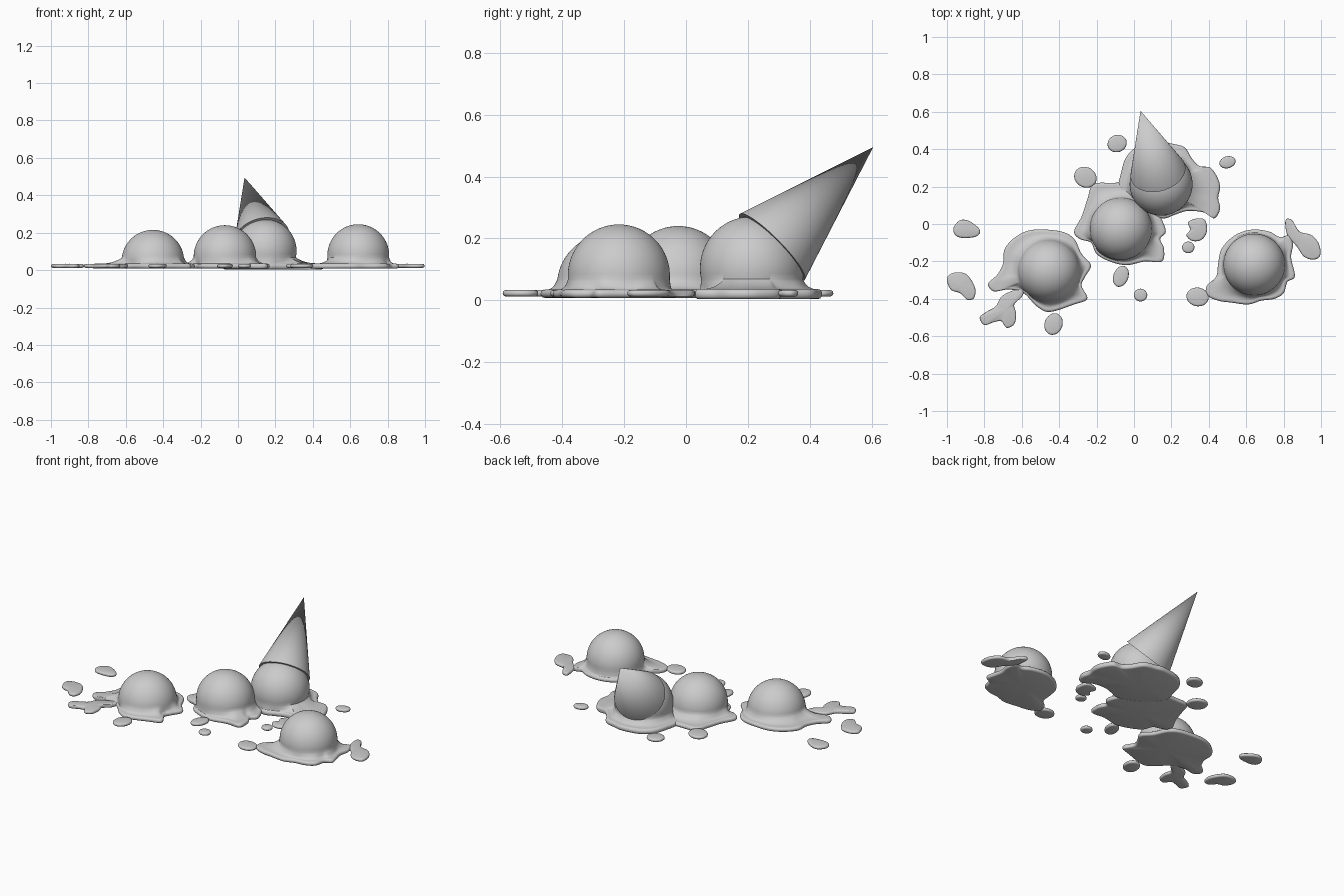
import bpy, math
from mathutils import Vector

if "Cube" in bpy.data.objects:
    bpy.data.objects.remove(bpy.data.objects["Cube"])


def make(name, verts, faces):
    me = bpy.data.meshes.new(name)
    me.from_pydata(verts, [], faces)
    me.update()
    ob = bpy.data.objects.new(name, me)
    bpy.context.collection.objects.link(ob)
    bpy.ops.object.select_all(action='DESELECT')
    ob.select_set(True)
    bpy.context.view_layer.objects.active = ob
    bpy.ops.object.shade_smooth_by_angle(angle=math.radians(50))
    return ob


def smooth_loop(flat, steps=6):
    """Closed Catmull-Rom through x, y pairs given in hundredths of a unit."""
    pts = [Vector((flat[i], flat[i + 1])) / 100 for i in range(0, len(flat), 2)]
    if sum(a.x * b.y - b.x * a.y for a, b in zip(pts, pts[1:] + pts[:1])) < 0:
        pts.reverse()
    n, out = len(pts), []
    for i in range(n):
        a, b, c, d = (pts[(i + k) % n] for k in (-1, 0, 1, 2))
        for s in range(steps):
            t = s / steps
            out.append(0.5 * (2 * b + (c - a) * t + (2 * a - 5 * b + 4 * c - d) * t * t
                              + (3 * b - a - 3 * c + d) * t ** 3))
    return out


def loft(name, rings, low, high):
    """Skin stacked rings, closing both ends onto centre points."""
    n = len(rings[0])
    verts = [low] + [p for r in rings for p in r] + [high]
    last = len(verts) - 1
    faces = []
    for i in range(n):
        j = (i + 1) % n
        faces.append((0, 1 + j, 1 + i))
        for k in range(len(rings) - 1):
            a, b = 1 + k * n, 1 + (k + 1) * n
            faces.append((a + i, a + j, b + j, b + i))
        top = 1 + (len(rings) - 1) * n
        faces.append((top + i, top + j, last))
    return make(name, verts, faces)


def edge_rings(loop, c, z0, z1, lip):
    """Rounded rim of a puddle from its underside to its upper side."""
    h, rings = (z1 - z0) / 2, []
    for k in range(7):
        a = -math.pi / 2 + math.pi * k / 6
        inset = lip * (1 - math.cos(a))
        rings.append([(*(p - (p - c).normalized() * inset), z0 + h + h * math.sin(a))
                      for p in loop])
    return rings


def scoop(name, cx, cy, cz, r, outline, z0=0.008, z1=0.034):
    c, loop = Vector((cx, cy)), smooth_loop(outline)
    rings = edge_rings(loop, c, z0, z1, 0.013)
    rim = [Vector(p[:2]) for p in rings[-1]]
    lat0 = math.asin((0.068 - cz) / r)
    foot = r * math.cos(lat0)
    # melted skirt
    for f in (0.85, 0.7, 0.55, 0.4, 0.28, 0.17, 0.08):
        z = z1 + (0.068 - z1) * (1 - f) ** 3
        rings.append([(*(c + (p - c).normalized() * (foot + f * ((p - c).length - foot))), z)
                      for p in rim])
    # ball
    for k in range(16):
        lat = lat0 + (math.pi / 2 - lat0) * k / 16
        rings.append([(*(c + (p - c).normalized() * r * math.cos(lat)), cz + r * math.sin(lat))
                      for p in rim])
    loft(name, rings, (cx, cy, z0), (cx, cy, cz + r))


def drop(name, outline, z0=0.012, z1=0.033, centre=None):
    loop = smooth_loop(outline)
    c = Vector(centre) if centre else sum(loop, Vector((0, 0))) / len(loop)
    rings = edge_rings(loop, c, z0, z1, 0.011)
    loft(name, rings, (*c, z0), (*c, z1 + 0.001))


def oval(x, y, a, b, turn):
    t, out = math.radians(turn), []
    for k in range(8):
        u, v = a * math.cos(k * math.pi / 4), b * math.sin(k * math.pi / 4)
        out += [x + u * math.cos(t) - v * math.sin(t), y + u * math.sin(t) + v * math.cos(t)]
    return out


# Melting scoops
scoop("left_scoop", -0.455, -0.25, 0.048, 0.167,
      [-53, -3, -39, -4, -32, -8, -28, -16, -23, -22, -26, -28, -28, -33, -25, -40, -32, -43,
       -45, -47, -52, -44, -59, -37, -67, -35, -75, -36, -78, -32, -73, -27, -70, -21,
       -69, -13, -62, -6])
scoop("middle_scoop", -0.07, -0.025, 0.073, 0.167,
      [-22, 21, -25, 13, -28, 4, -32, -4, -29, -8, -23, -10, -20, -16, -13, -20, -4, -22,
       6, -20, 15, -20, 16, -13, 14, -8, 17, -4, 14, 4, 8, 13, 0, 21, -13, 22])
scoop("cone_scoop", 0.145, 0.213, 0.103, 0.168,
      [-8, 19, -7, 27, -4, 36, 3, 42, 14, 44, 20, 43, 27, 41, 31, 35, 35, 31, 41, 30, 45, 24,
       46, 19, 45, 14, 46, 8, 43, 3, 38, 6, 29, 7, 22, 5, 16, 3, 8, 5, -2, 11], 0.004, 0.036)
scoop("right_scoop", 0.643, -0.217, 0.08, 0.165,
      [63, -3, 72, -4, 78, -7, 83, -6, 85, -11, 84, -18, 86, -28, 82, -31, 80, -37, 75, -40,
       68, -41, 61, -43, 52, -42, 45, -41, 39, -38, 39, -33, 44, -28, 45, -21, 47, -13, 54, -6])

# Upturned cone with a narrow rim lip around the ball
apex, base = Vector((0.035, 0.605, 0.495)), Vector((0.128, 0.278, 0.172))
rot = (apex - base).to_track_quat('Z', 'Y')
N = 64
cv = []
for rad in (0.132, 0.15):
    cv += [base + rot @ Vector((rad * math.cos(2 * math.pi * i / N),
                                rad * math.sin(2 * math.pi * i / N), 0)) for i in range(N)]
cv.append(apex)
cf = []
for i in range(N):
    j = (i + 1) % N
    cf += [(i, j, N + j, N + i)[::1], (N + i, N + j, 2 * N)]
make("cone", cv, cf)

# Round splashes: x, y, half length, half width, turn (hundredths, degrees)
for k, o in enumerate([(-9, 43, 5.2, 4.6, 20), (-26, 25, 6.2, 5.4, -30), (50, 33, 4.4, 3.2, 15),
                       (29, -12.5, 3.3, 3.1, 0), (-7, -28, 5.8, 4, 70), (3.5, -38, 3.6, 3.4, 0),
                       (34, -39, 6, 5, -10), (-43, -53.5, 5.9, 4.8, 70)]):
    drop(f"round_splash_{k + 1}", oval(*o))

# Irregular splashes
drop("splash_inner_right", [29, 1, 34, 3, 38, 2, 39, -4, 36, -8.5, 31, -9, 28, -6, 30, -3])
drop("splash_far_right", [81, 2, 84.5, 2, 88.5, -4, 95, -6, 99, -11, 99.5, -17, 96, -19,
                          91, -17.5, 87, -12, 82, -6])
drop("splash_left_upper", [-96.5, -2, -93, 2, -88, 1.5, -82.5, -3, -84, -6.5, -91, -7.5, -95.5, -6])
drop("splash_left_lower", [-100, -29, -96, -26, -89.5, -27, -85, -34, -85.5, -39.5, -89, -40.5,
                           -93, -37, -98, -35])
drop("splash_lobed", [-63, -35, -59, -35, -60, -39, -64, -43, -63, -48, -64, -53.5, -68, -55.5,
                      -71, -52, -75, -52.5, -80, -54, -82.5, -50, -79, -47, -74, -44, -70.5, -38.5],
     centre=(-0.69, -0.46))
